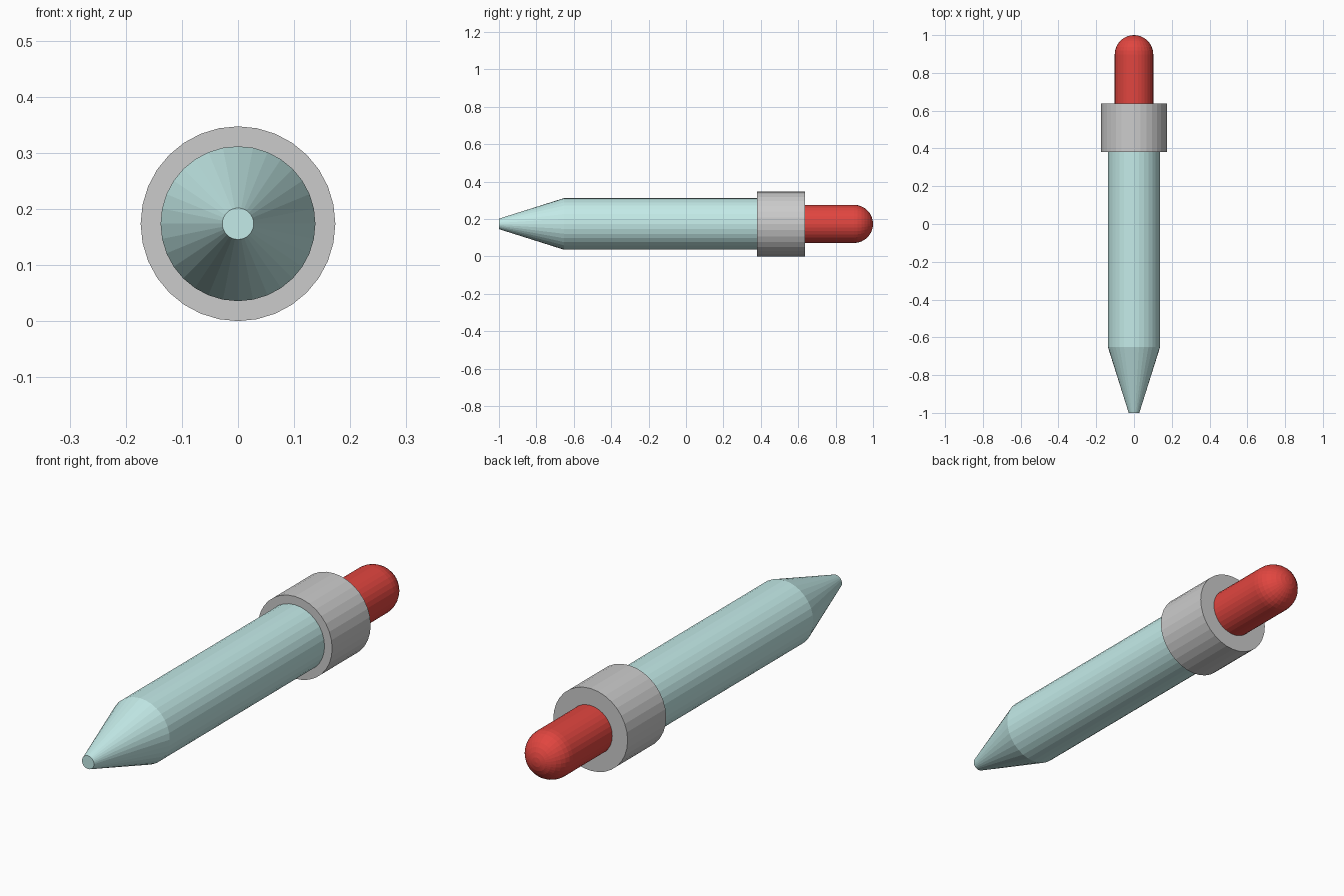
import bpy, bmesh
from math import sin, cos, pi

if "Cube" in bpy.data.objects:
    bpy.data.objects.remove(bpy.data.objects["Cube"])

SIDES = 32
AXIS_Z = 0.1735


def lathe(name, profile, colour=None):
    """Revolve (y, radius) points around the long axis; radius 0 makes a pole."""
    bm = bmesh.new()
    rings = []
    for y, r in profile:
        if r == 0:
            rings.append([bm.verts.new((0, y, AXIS_Z))] * SIDES)
        else:
            rings.append([bm.verts.new((r * sin(2 * pi * i / SIDES), y,
                                        AXIS_Z + r * cos(2 * pi * i / SIDES)))
                          for i in range(SIDES)])
    for a, b in zip(rings, rings[1:]):
        for i in range(SIDES):
            j = (i + 1) % SIDES
            bm.faces.new(dict.fromkeys((a[i], a[j], b[j], b[i])))
    for ring in (rings[0], rings[-1]):
        if ring[0] is not ring[1]:
            bm.faces.new(ring)
    bmesh.ops.recalc_face_normals(bm, faces=bm.faces)
    mesh = bpy.data.meshes.new(name)
    bm.to_mesh(mesh)
    bm.free()
    obj = bpy.data.objects.new(name, mesh)
    bpy.context.collection.objects.link(obj)
    if colour:
        mat = bpy.data.materials.new(name + "_colour")
        mat.diffuse_color = colour
        mat.use_nodes = True
        mat.node_tree.nodes["Principled BSDF"].inputs["Base Color"].default_value = mat.diffuse_color
        mesh.materials.append(mat)
    return obj


# Glass tube with tapered tip
lathe("glass_tube", [(-1, 0.028), (-0.652, 0.138), (0.45, 0.138)],
      (0.55, 0.83, 0.81, 1))

# Grey collar
lathe("collar", [(0.38, 0.1735), (0.637, 0.1735)])

# Rubber bulb with rounded end
R = 0.102
dome = [(1 - R + R * sin(pi / 2 * k / 8), R * cos(pi / 2 * k / 8)) for k in range(8)]
lathe("rubber_bulb", [(0.56, R)] + dome + [(1, 0)], (0.75, 0.06, 0.05, 1))
